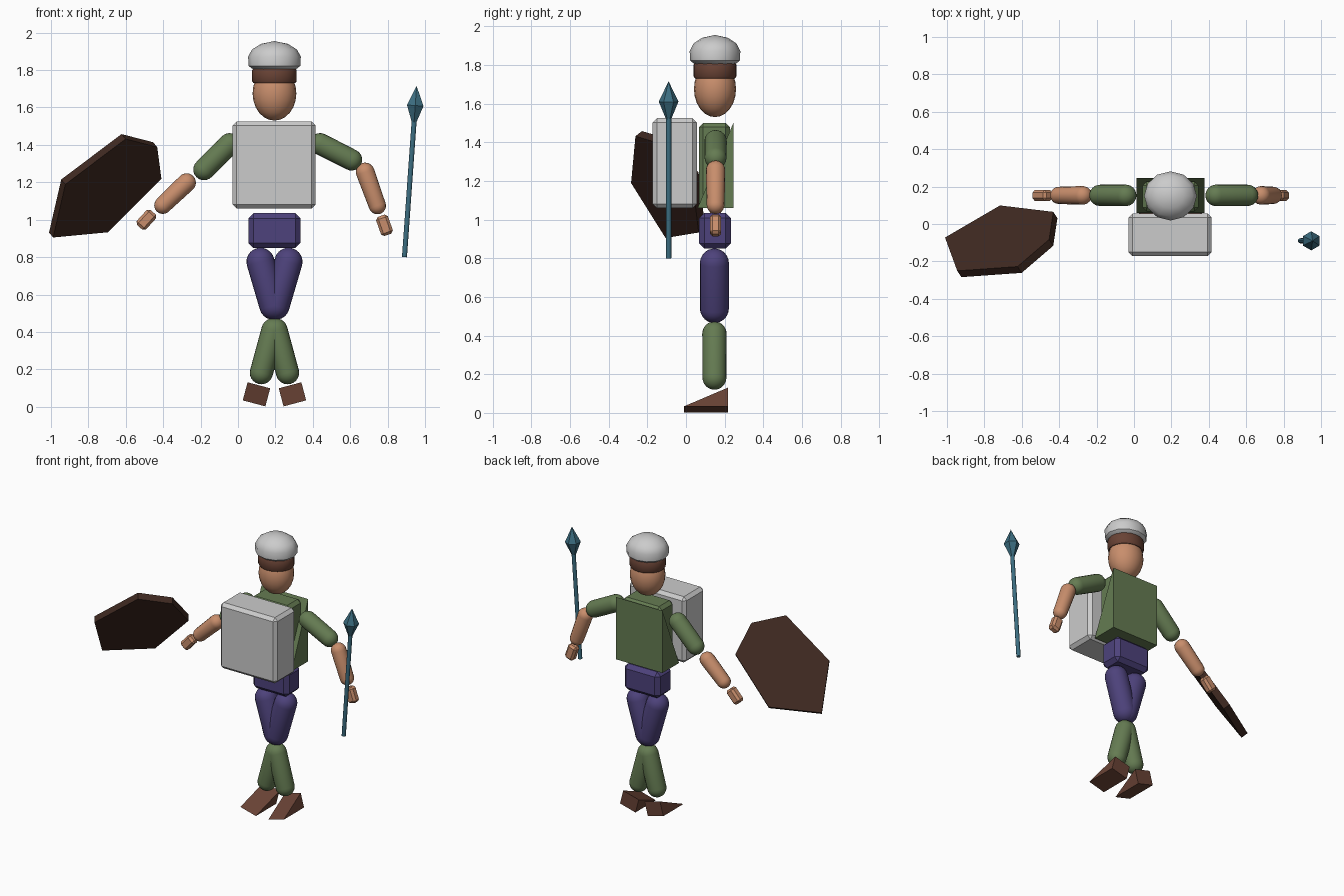
import bpy, bmesh
from math import sin, cos, pi
from mathutils import Matrix, Vector

if "Cube" in bpy.data.objects:
    bpy.data.objects.remove(bpy.data.objects["Cube"])

CX, CY = 0.195, 0.15   # body axis


def colour(name, rgb):
    m = bpy.data.materials.new(name)
    m.diffuse_color = (*rgb, 1)
    m.use_nodes = True
    m.node_tree.nodes["Principled BSDF"].inputs["Base Color"].default_value = m.diffuse_color
    return m


GREEN = colour("cloth_green", (0.13, 0.20, 0.085))
PURPLE = colour("cloth_purple", (0.075, 0.055, 0.20))
SKIN = colour("skin", (0.58, 0.27, 0.15))
BROWN = colour("leather", (0.14, 0.055, 0.035))
DARK = colour("dark_wood", (0.05, 0.022, 0.015))
TEAL = colour("spear_blue", (0.045, 0.155, 0.22))


def finish(name, bm, mat, matrix, smooth=False, angle=0.7):
    bmesh.ops.recalc_face_normals(bm, faces=bm.faces)
    me = bpy.data.meshes.new(name)
    bm.to_mesh(me)
    bm.free()
    ob = bpy.data.objects.new(name, me)
    bpy.context.collection.objects.link(ob)
    ob.matrix_world = matrix
    if mat:
        me.materials.append(mat)
    if smooth:
        bpy.ops.object.select_all(action='DESELECT')
        ob.select_set(True)
        bpy.context.view_layer.objects.active = ob
        bpy.ops.object.shade_smooth_by_angle(angle=angle)
    return ob


def lathe(name, profile, n, mat, matrix, smooth=True):
    """Revolve (radius, z) points around z; zero-radius ends become poles."""
    bm = bmesh.new()
    rings = []
    for r, z in profile:
        k = n if r > 1e-5 else 1
        rings.append([bm.verts.new((r * cos(2 * pi * i / n), r * sin(2 * pi * i / n), z))
                      for i in range(k)])
    for a, b in zip(rings, rings[1:]):
        for i in range(n):
            j = (i + 1) % n
            quad = [a[i % len(a)], a[j % len(a)], b[j % len(b)], b[i % len(b)]]
            bm.faces.new(list(dict.fromkeys(quad)))
    for ring in (rings[0], rings[-1]):
        if len(ring) > 1:
            bm.faces.new(ring)
    return finish(name, bm, mat, matrix, smooth)


def aim(a, b):
    a, b = Vector(a), Vector(b)
    return Matrix.Translation(a) @ (b - a).to_track_quat('Z', 'Y').to_matrix().to_4x4()


def capsule(name, a, b, r0, r1, mat, n=20):
    length = (Vector(b) - Vector(a)).length
    q = [pi / 2 * i / 6 for i in range(7)]
    prof = [(r0 * sin(t), -r0 * cos(t)) for t in q]
    prof += [(r1 * cos(t), length + r1 * sin(t)) for t in q]
    return lathe(name, prof, n, mat, aim(a, b))


def box(name, centre, size, bevel, mat, tilt=0):
    bm = bmesh.new()
    bmesh.ops.create_cube(bm, size=1, matrix=Matrix.Diagonal((*size, 1)))
    bmesh.ops.bevel(bm, geom=bm.edges[:], offset=bevel, segments=1, affect='EDGES')
    return finish(name, bm, mat, Matrix.Translation(centre) @ Matrix.Rotation(tilt, 4, 'Y'))


def prism(name, pts, depth, mat, matrix):
    """Outline in local xy, extruded symmetrically along local z."""
    bm = bmesh.new()
    lo = [bm.verts.new((x, y, -depth / 2)) for x, y in pts]
    hi = [bm.verts.new((x, y, depth / 2)) for x, y in pts]
    bm.faces.new(lo)
    bm.faces.new(hi)
    for i in range(len(pts)):
        j = (i + 1) % len(pts)
        bm.faces.new((lo[i], lo[j], hi[j], hi[i]))
    return finish(name, bm, mat, matrix)


def axes(u, v, w, origin):
    m = Matrix((u, v, w)).transposed().to_4x4()
    m.translation = origin
    return m


SIDE = axes((0, 1, 0), (0, 0, 1), (1, 0, 0), (0, 0, 0))   # outline (y, z), extruded in x
OVAL = Matrix.Translation((CX, CY, 0)) @ Matrix.Diagonal((1, 0.93, 1, 1))

# head, head band and cap
head = [(0.117 * sin(pi * i / 12), 1.675 - 0.145 * cos(pi * i / 12)) for i in range(13)]
lathe("head", head, 20, SKIN, OVAL)
lathe("head_band", [(0.112, 1.73), (0.119, 1.74), (0.119, 1.80), (0.112, 1.81)], 20, BROWN, OVAL)
lathe("cap", [(0.105, 1.797), (0.138, 1.822), (0.141, 1.872), (0.12, 1.91),
              (0.072, 1.94), (0, 1.955)], 12, None, OVAL)

# torso, back panel, pelvis and chest pack
box("torso", (CX, CY - 0.003, 1.28), (0.30, 0.16, 0.44), 0.022, GREEN)
prism("back_panel", [(0.06, 1.06), (0.245, 1.06), (0.245, 1.50)], 0.365, GREEN,
      Matrix.Translation((CX, 0, 0)) @ SIDE)
box("pelvis", (CX, CY, 0.942), (0.28, 0.165, 0.185), 0.027, PURPLE)
box("chest_pack", (CX - 0.002, -0.058, 1.292), (0.445, 0.228, 0.465), 0.022, None)

# legs and wedge feet
for side, s in (("left", -1), ("right", 1)):
    def p(dx, z):
        return (CX + s * dx, CY - 0.003, z)
    capsule(side + "_thigh", p(0.075, 0.775), p(0.006, 0.54), 0.075, 0.075, PURPLE)
    capsule(side + "_shin", p(0.007, 0.41), p(0.07, 0.182), 0.063, 0.062, GREEN)
    foot = Matrix.Translation((CX + s * 0.109, 0, 0.018)) @ Matrix.Rotation(-s * 0.26, 4, 'Y')
    prism(side + "_foot", [(-0.01, 0), (0.217, 0), (0.217, 0.10)], 0.125, BROWN, foot @ SIDE)

# arms: shoulder, elbow, forearm ends, hand centre, hand tilt
arms = {
    "left": ((-0.045, 1.405), (-0.182, 1.268), (-0.275, 1.198), (-0.402, 1.077), (-0.49, 1.0), 0.74),
    "right": ((0.44, 1.405), (0.607, 1.32), (0.68, 1.255), (0.745, 1.075), (0.783, 0.97), -0.34),
}
for side, (a, b, c, d, h, tilt) in arms.items():
    at = lambda q: (q[0], CY + 0.003, q[1])
    capsule(side + "_upper_arm", at(a), at(b), 0.058, 0.057, GREEN)
    capsule(side + "_forearm", at(c), at(d), 0.05, 0.046, SKIN, 16)
    box(side + "_hand", at(h), (0.067, 0.058, 0.108), 0.014, SKIN, tilt)

# spear
tip, butt = Vector((0.955, -0.09, 1.715)), Vector((0.89, -0.09, 0.80))
pole = aim(butt, tip)
L = (tip - butt).length
lathe("spear_shaft", [(0.014, 0), (0.014, L - 0.17)], 10, TEAL, pole)
lathe("spear_head", [(0.012, L - 0.20), (0.051, L - 0.105), (0, L)], 6, TEAL, pole, False)

# shield: symmetric six-sided plate, tilted
n = Vector((-0.46, 0.70, 0.545)).normalized()
u = Vector((0.746, 0, 0.667))
u = (u - n * u.dot(n)).normalized()
half = [(0.225, 0.205), (-0.177, 0.245)]
outline = [(0.322, 0)] + half + [(-0.415, 0)] + [(x, -y) for x, y in reversed(half)]
prism("shield", outline, 0.048, DARK, axes(u, n.cross(u), n, (-0.686, -0.095, 1.19)))
